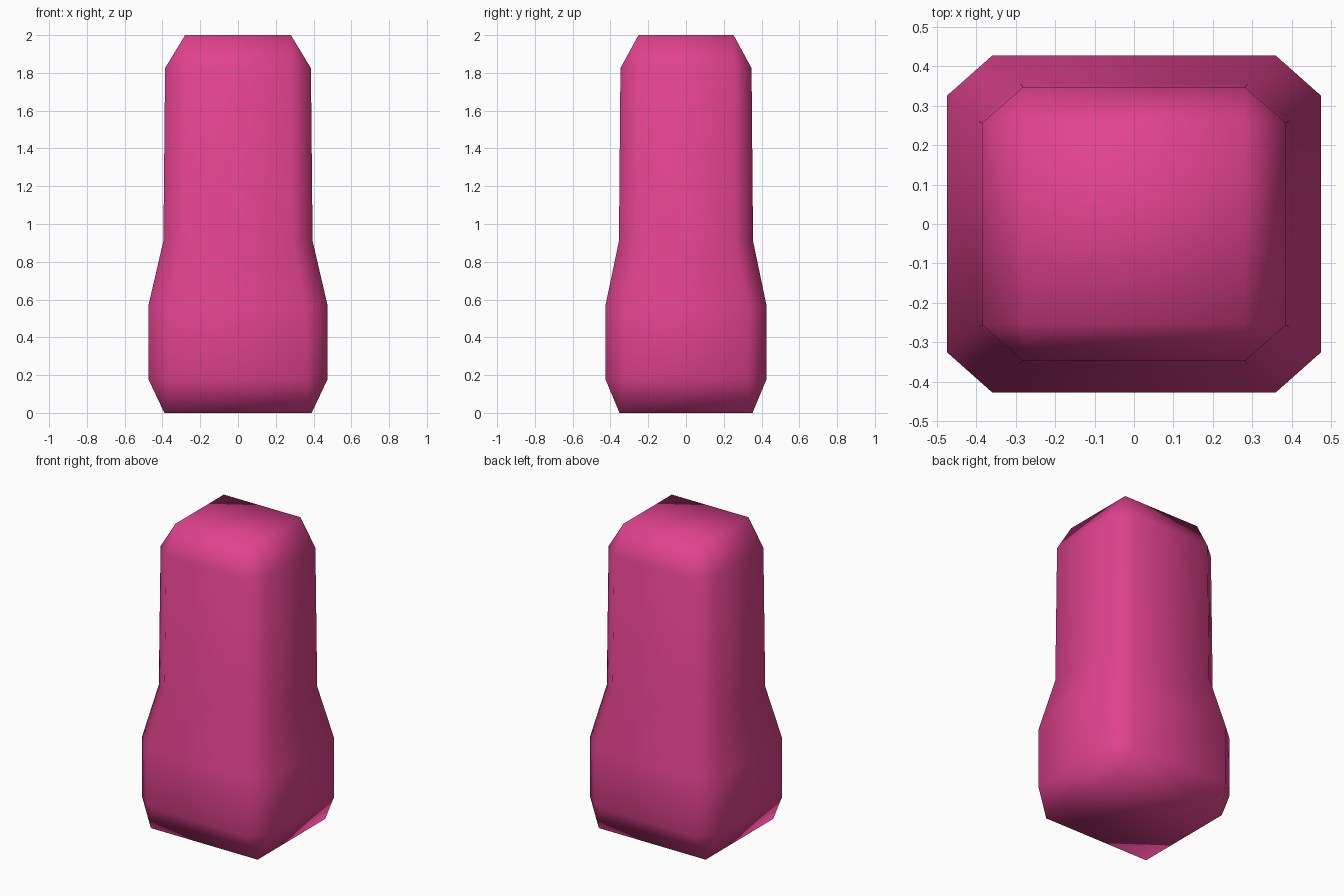
import bpy, bmesh

if "Cube" in bpy.data.objects:
    bpy.data.objects.remove(bpy.data.objects["Cube"])

pink = bpy.data.materials.new("pink")
pink.diffuse_color = (0.75, 0.055, 0.27, 1)
pink.use_nodes = True
pink.node_tree.nodes["Principled BSDF"].inputs["Base Color"].default_value = pink.diffuse_color

# Octagonal sections: z, half width, half depth, flat half width, flat half depth
SECTIONS = [
    (0.18, 0.475, 0.427, 0.36, 0.325),
    (0.565, 0.475, 0.427, 0.36, 0.325),
    (0.91, 0.395, 0.355, 0.288, 0.262),
    (1.825, 0.386, 0.347, 0.282, 0.256),
]

bm = bmesh.new()


def octagon(z, x, y, fx, fy):
    pts = [(x, -fy), (x, fy), (fx, y), (-fx, y),
           (-x, fy), (-x, -fy), (-fx, -y), (fx, -y)]
    return [bm.verts.new((a, b, z)) for a, b in pts]


def cap(ring, z, x, y):
    # Rectangle whose corners meet the chamfers in triangles
    c = [bm.verts.new((a, b, z)) for a, b in ((x, -y), (x, y), (-x, y), (-x, -y))]
    bm.faces.new(c)
    for i in range(4):
        j = (i + 1) % 4
        bm.faces.new((ring[2 * i], ring[2 * i + 1], c[j], c[i]))
        bm.faces.new((ring[2 * i + 1], ring[(2 * i + 2) % 8], c[j]))


# Body walls
rings = [octagon(*s) for s in SECTIONS]
for a, b in zip(rings, rings[1:]):
    for i in range(8):
        j = (i + 1) % 8
        bm.faces.new((a[i], a[j], b[j], b[i]))

# Foot and crown
cap(rings[0], 0, 0.39, 0.352)
cap(rings[-1], 2, 0.28, 0.252)

bmesh.ops.recalc_face_normals(bm, faces=bm.faces[:])
for f in bm.faces:
    f.smooth = True
mesh = bpy.data.meshes.new("body")
bm.to_mesh(mesh)
bm.free()
mesh.materials.append(pink)
body = bpy.data.objects.new("body", mesh)
bpy.context.collection.objects.link(body)
